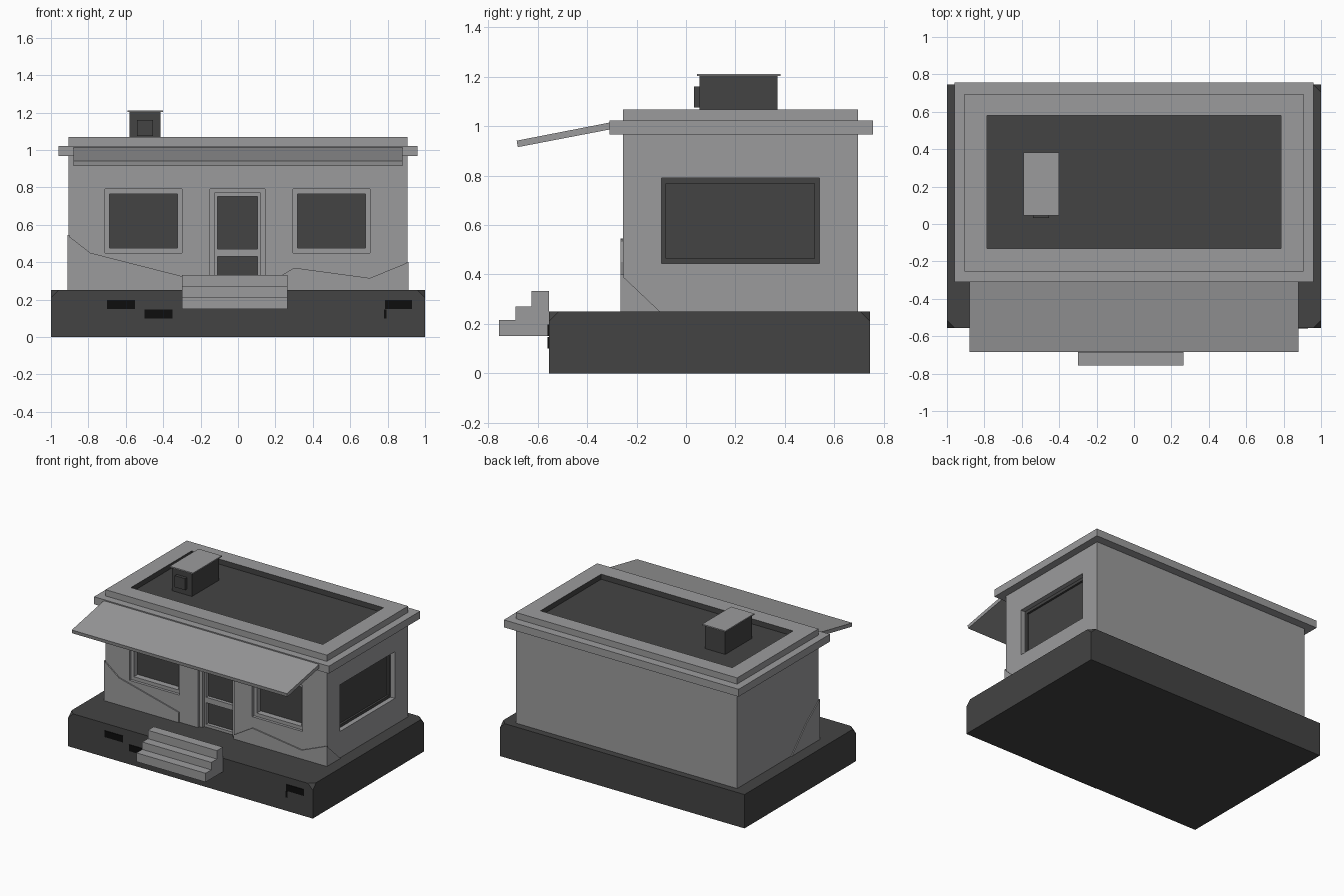
import bpy, bmesh
from mathutils import Vector

if "Cube" in bpy.data.objects:
    bpy.data.objects.remove(bpy.data.objects["Cube"])


def material(name, r, g, b):
    m = bpy.data.materials.new(name)
    m.diffuse_color = (r, g, b, 1)
    m.use_nodes = True
    m.node_tree.nodes["Principled BSDF"].inputs["Base Color"].default_value = m.diffuse_color
    return m


LIGHT = material("light plaster", 0.33, 0.33, 0.335)
DARK = material("dark stone", 0.057, 0.057, 0.057)
BLACK = material("black brick", 0.004, 0.004, 0.004)


def prism(name, profile, axis, lo, hi, mat):
    """Extrude a 2D profile along x (points are y,z) or along y (points are x,z)."""
    bm = bmesh.new()
    rings = []
    for d in (lo, hi):
        rings.append([bm.verts.new((d, a, b) if axis == "x" else (a, d, b)) for a, b in profile])
    bm.faces.new(rings[0])
    bm.faces.new(rings[1])
    n = len(profile)
    for i in range(n):
        j = (i + 1) % n
        bm.faces.new((rings[0][i], rings[0][j], rings[1][j], rings[1][i]))
    bmesh.ops.recalc_face_normals(bm, faces=bm.faces)
    me = bpy.data.meshes.new(name)
    bm.to_mesh(me)
    bm.free()
    me.materials.append(mat)
    ob = bpy.data.objects.new(name, me)
    bpy.context.collection.objects.link(ob)
    return ob


def box(name, x0, x1, y0, y1, z0, z1, mat):
    return prism(name, [(y0, z0), (y1, z0), (y1, z1), (y0, z1)], "x", x0, x1, mat)


def cut(ob, *bounds):
    """Subtract a box from an object."""
    cutter = box("cutter", *bounds, LIGHT)
    cutter.hide_render = True
    mod = ob.modifiers.new("cut", "BOOLEAN")
    mod.operation = "DIFFERENCE"
    mod.solver = "EXACT"
    mod.object = cutter
    bpy.context.view_layer.objects.active = ob
    bpy.ops.object.modifier_apply(modifier=mod.name)
    bpy.data.objects.remove(cutter)


# Foundation with chipped top corners
base = box("foundation", -1, 1, -0.555, 0.745, 0, 0.25, DARK)
bm = bmesh.new()
bm.from_mesh(base.data)
corners = [v for v in bm.verts if v.co.z > 0.2 and (v.co.y < 0 or v.co.x > 0)]
bmesh.ops.bevel(bm, geom=corners, offset=0.04, segments=1, affect="VERTICES")
bm.to_mesh(base.data)
bm.free()

# Exposed bricks on the foundation front
for x0, x1, z0 in [(-0.70, -0.55, 0.15), (-0.50, -0.35, 0.10), (0.785, 0.93, 0.15), (0.78, 0.795, 0.10)]:
    box("exposed_brick", x0, x1, -0.56, -0.553, z0, z0 + 0.047, BLACK)

# Wall block with roof tray and openings cut in
walls = box("walls", -0.905, 0.905, -0.255, 0.695, 0.24, 1.068, LIGHT)
cut(walls, -0.785, 0.785, -0.13, 0.58, 1.03, 1.2)
for x0, x1 in [(-0.71, -0.30), (0.295, 0.705)]:                      # front windows
    cut(walls, x0, x1, -0.4, -0.235, 0.45, 0.79)
    cut(walls, x0 + 0.023, x1 - 0.023, -0.4, -0.19, 0.475, 0.765)
cut(walls, -0.15, 0.145, -0.4, -0.235, 0.2, 0.79)                    # doorway
cut(walls, -0.125, 0.12, -0.4, -0.215, 0.2, 0.77)
for z0, z1 in [(0.47, 0.75), (0.27, 0.43)]:                          # door panels
    cut(walls, -0.11, 0.105, -0.4, -0.19, z0, z1)
cut(walls, 0.87, 1.2, -0.10, 0.54, 0.445, 0.79)                      # side window
cut(walls, 0.855, 1.2, -0.08, 0.52, 0.465, 0.768)

# Dark glass, door panels and roof tray chosen by position
me = walls.data
me.materials.clear()
me.materials.append(LIGHT)
me.materials.append(DARK)
for p in me.polygons:
    c, n = p.center, p.normal
    tray = 1.02 < c.z < 1.065
    front_glass = n.y < -0.5 and -0.2 < c.y < -0.15
    side_glass = 0.8 < c.x < 0.879 and 0.44 < c.z < 0.8 and c.y > -0.11
    p.material_index = 1 if tray or front_glass or side_glass else 0

# Cornice ring: four strips around the wall top
for x0, x1, y0, y1 in [(-0.96, 0.96, -0.31, -0.25), (-0.96, 0.96, 0.69, 0.757),
                       (-0.96, -0.90, -0.25, 0.69), (0.90, 0.96, -0.25, 0.69)]:
    box("cornice", x0, x1, y0, y1, 0.967, 1.022, LIGHT)

# Sloping awning
prism("awning", [(-0.305, 1.015), (-0.305, 0.987), (-0.68, 0.915), (-0.685, 0.941)], "x", -0.88, 0.88, LIGHT)

# Entrance steps
prism("steps", [(-0.555, 0.15), (-0.757, 0.15), (-0.757, 0.215), (-0.69, 0.215), (-0.69, 0.27),
                (-0.625, 0.27), (-0.625, 0.332), (-0.555, 0.332)], "x", -0.30, 0.265, LIGHT)

# Raised broken plaster at the foot of the walls
prism("plaster_front_left", [(-0.912, 0.245), (-0.912, 0.545), (-0.79, 0.45), (-0.30, 0.325), (-0.30, 0.245)],
      "y", -0.264, -0.25, LIGHT)
prism("plaster_front_right", [(0.15, 0.245), (0.15, 0.28), (0.30, 0.37), (0.705, 0.315), (0.912, 0.40), (0.912, 0.245)],
      "y", -0.264, -0.25, LIGHT)
prism("plaster_left", [(-0.264, 0.245), (-0.264, 0.545), (-0.11, 0.43), (0.07, 0.245)], "x", -0.912, -0.90, LIGHT)
prism("plaster_right", [(-0.264, 0.245), (-0.264, 0.40), (-0.10, 0.245)], "x", 0.90, 0.912, LIGHT)

# Rooftop vent housing
box("vent_housing", -0.58, -0.415, 0.055, 0.37, 1.025, 1.202, DARK)
box("vent_lid", -0.59, -0.40, 0.045, 0.382, 1.202, 1.211, LIGHT)
box("vent_outlet", -0.54, -0.455, 0.032, 0.06, 1.075, 1.16, DARK)
